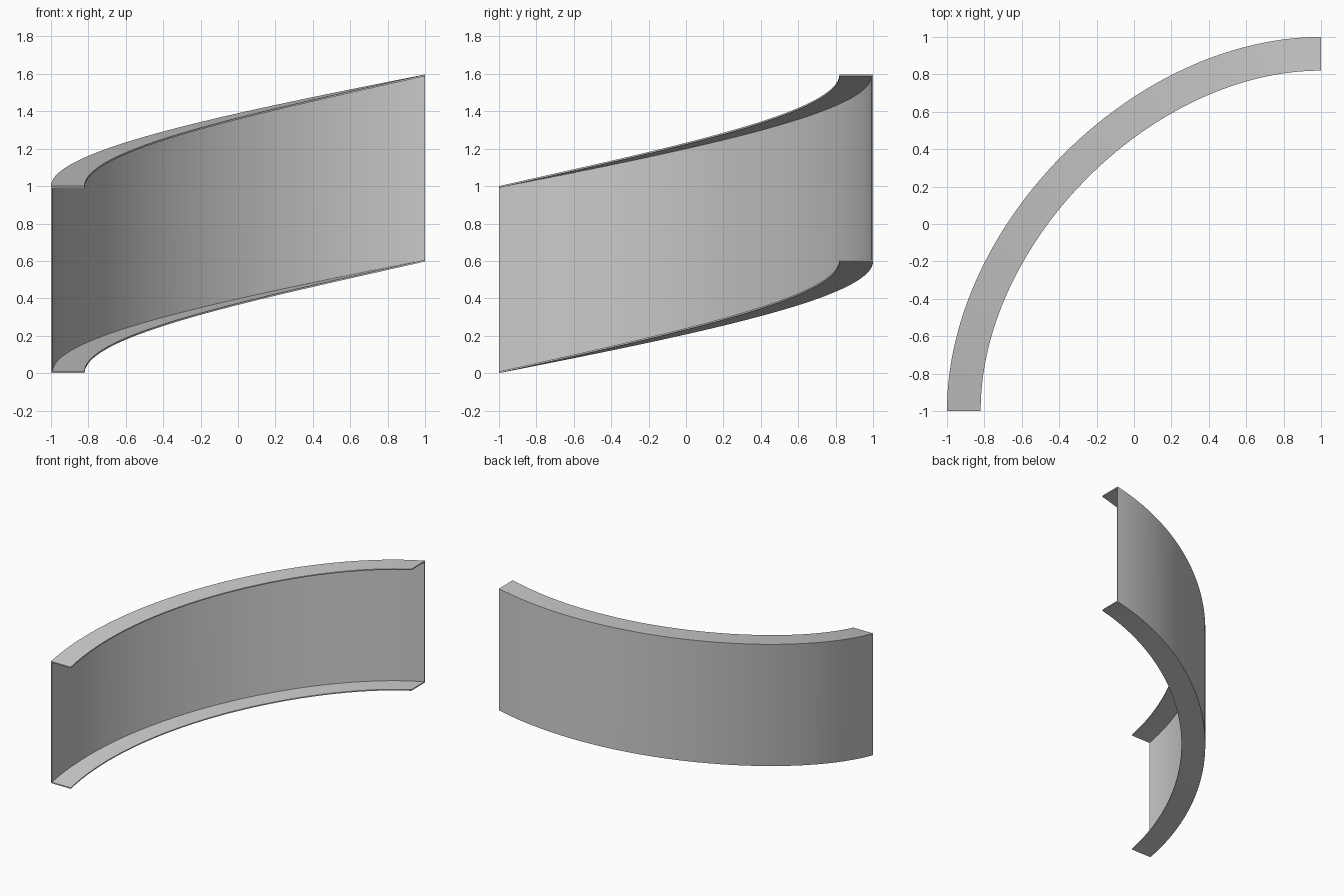
import bpy, bmesh
from mathutils import Vector

if "Cube" in bpy.data.objects:
    bpy.data.objects.remove(bpy.data.objects["Cube"])

SEGMENTS = 56
WIDTH, HEIGHT, WALL, RISE = 0.18, 1.0, 0.009, 0.597

# C-shaped cross-section: (distance inward from the outer wall, height)
profile = [(0, 0), (WIDTH, 0), (WIDTH, WALL), (WALL, WALL),
           (WALL, HEIGHT - WALL), (WIDTH, HEIGHT - WALL), (WIDTH, HEIGHT), (0, HEIGHT)]

# Plan path: quarter turn as a cubic curve, climbing steadily
p0, p1, p2, p3 = (Vector(p) for p in ((-1, -1), (-1, 0), (0, 1), (1, 1)))


def path(t):
    s = 1 - t
    pos = p0 * s**3 + p1 * 3 * s * s * t + p2 * 3 * s * t * t + p3 * t**3
    tan = (p1 - p0) * s * s + (p2 - p1) * 2 * s * t + (p3 - p2) * t * t
    return pos, tan.normalized()


# Sweep the channel along the path
bm = bmesh.new()
rings = []
for i in range(SEGMENTS + 1):
    t = i / SEGMENTS
    pos, tan = path(t)
    inward = Vector((tan.y, -tan.x))
    rings.append([bm.verts.new((*(pos + inward * d), RISE * t + z)) for d, z in profile])

n = len(profile)
for a, b in zip(rings, rings[1:]):
    for j in range(n):
        k = (j + 1) % n
        bm.faces.new((a[j], a[k], b[k], b[j]))

# End caps
bm.faces.new(rings[0])
bm.faces.new(rings[-1][::-1])
bmesh.ops.recalc_face_normals(bm, faces=bm.faces)

mesh = bpy.data.meshes.new("curved_channel_stringer")
bm.to_mesh(mesh)
bm.free()
obj = bpy.data.objects.new("curved_channel_stringer", mesh)
bpy.context.collection.objects.link(obj)
bpy.context.view_layer.objects.active = obj
obj.select_set(True)
bpy.ops.object.shade_smooth_by_angle()
